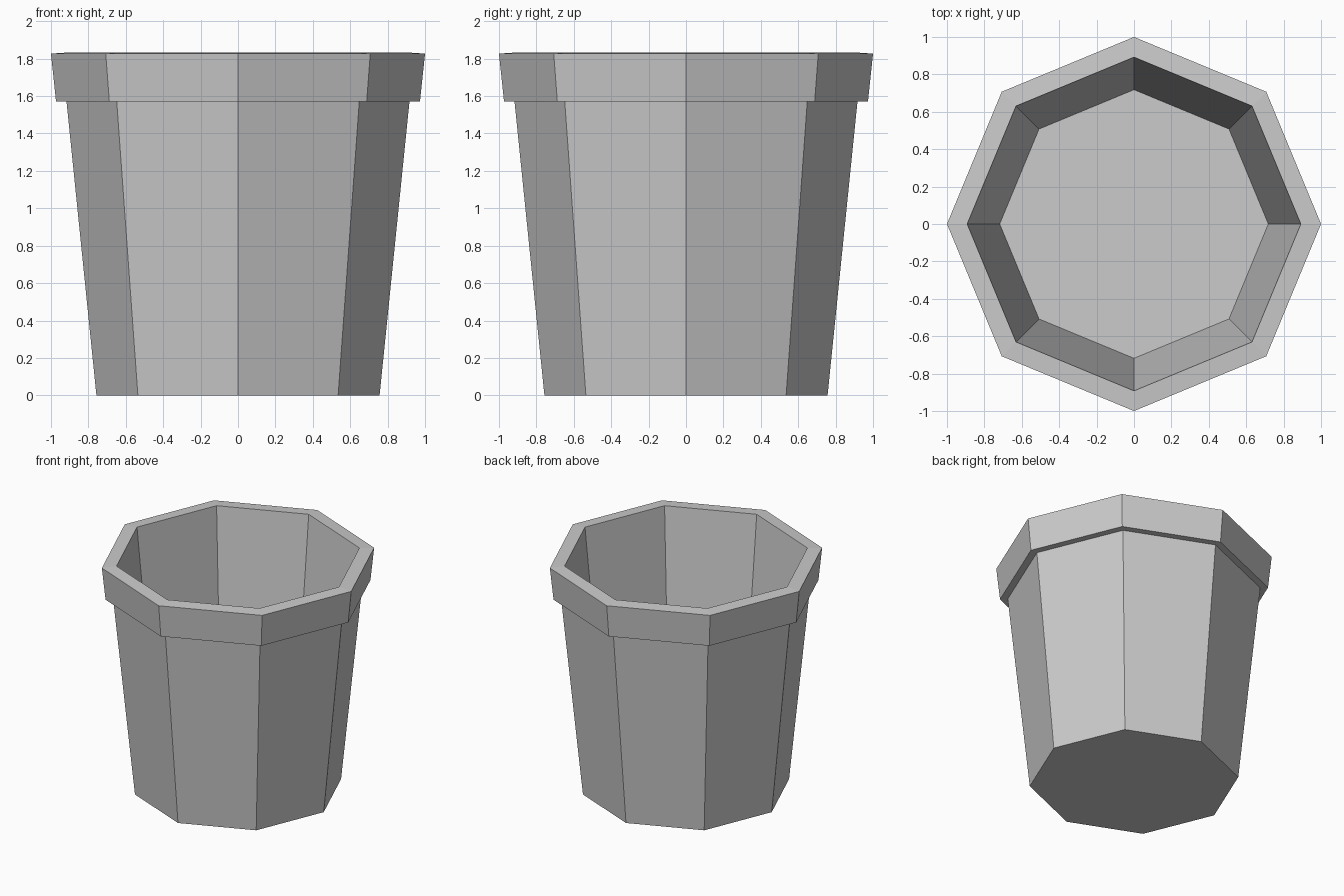
import bpy, bmesh, math

if "Cube" in bpy.data.objects:
    bpy.data.objects.remove(bpy.data.objects["Cube"])

SIDES = 8

# Half cross-section (radius, height): outer wall, rim band, inner wall, inner floor
PROFILE = [(0.757, 0.0), (0.917, 1.572), (0.973, 1.572), (1.0, 1.827),
           (0.892, 1.834), (0.718, 0.11)]


def ring(bm, r, z):
    step = 2 * math.pi / SIDES
    return [bm.verts.new((r * math.cos(i * step), r * math.sin(i * step), z))
            for i in range(SIDES)]


bm = bmesh.new()
rings = [ring(bm, r, z) for r, z in PROFILE]

# Flat walls between neighbouring rings
for low, high in zip(rings, rings[1:]):
    for i in range(SIDES):
        j = (i + 1) % SIDES
        bm.faces.new((low[i], low[j], high[j], high[i]))

# Underside and inner floor
bm.faces.new(rings[0][::-1])
bm.faces.new(rings[-1])
bmesh.ops.recalc_face_normals(bm, faces=bm.faces)

mesh = bpy.data.meshes.new("flower_pot")
bm.to_mesh(mesh)
bm.free()
pot = bpy.data.objects.new("flower_pot", mesh)
bpy.context.collection.objects.link(pot)
